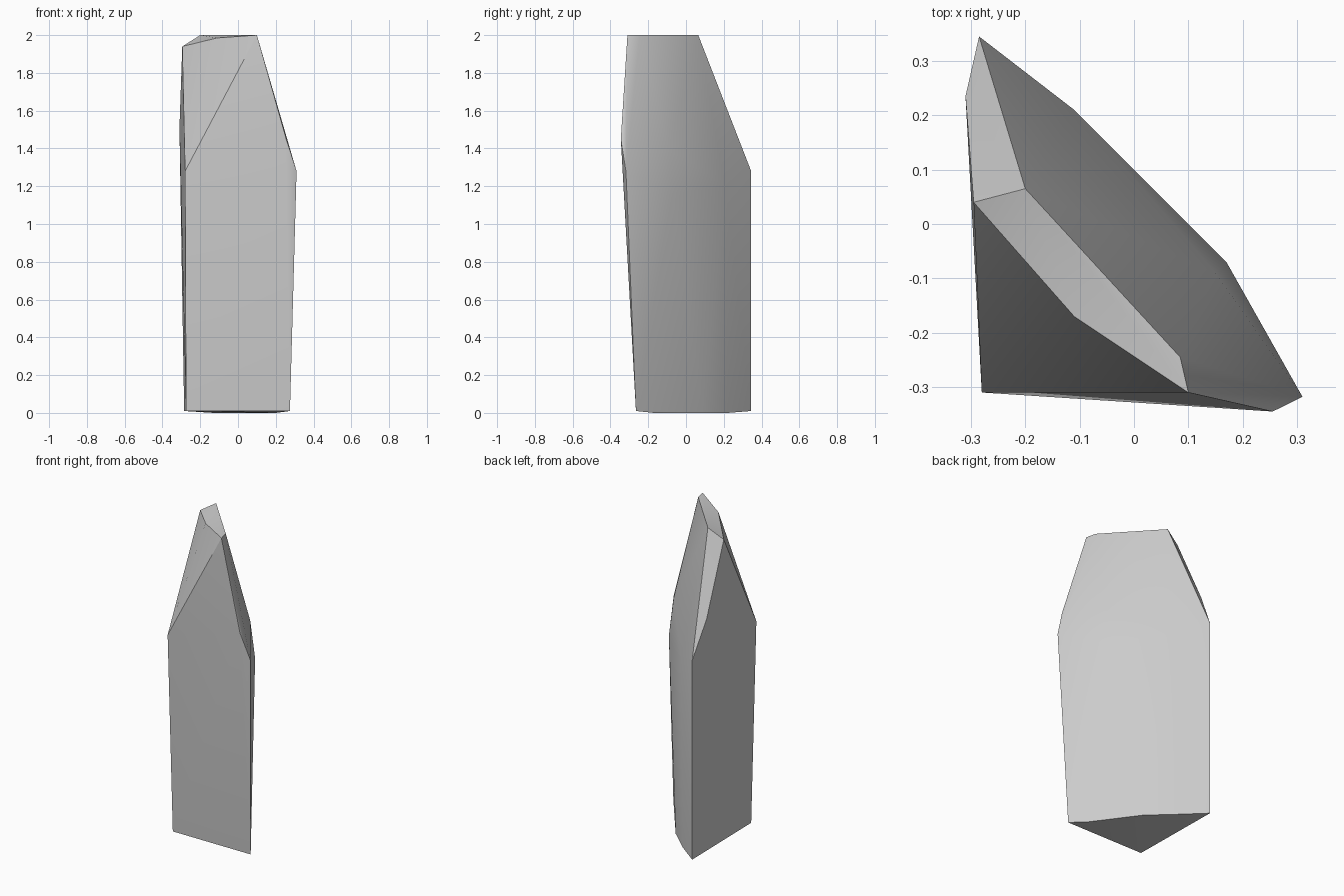
import bpy
import bmesh
import math

default_cube = bpy.data.objects.get("Cube")
if default_cube:
    bpy.data.objects.remove(default_cube, do_unlink=True)


def make_material(name, colour):
    material = bpy.data.materials.new(name)
    material.use_nodes = True
    material.diffuse_color = colour
    shader = next(n for n in material.node_tree.nodes if n.type == "BSDF_PRINCIPLED")
    shader.inputs["Base Color"].default_value = colour
    return material


def make_convex_stone(name, corners, material):
    """Wrap a tight faceted skin around the given corner points."""
    mesh = bpy.data.meshes.new(name)
    bm = bmesh.new()
    for corner in corners:
        bm.verts.new(corner)
    hull = bmesh.ops.convex_hull(bm, input=bm.verts[:])
    unused = {v for v in hull["geom_interior"] + hull["geom_unused"]
              if isinstance(v, bmesh.types.BMVert)}
    bmesh.ops.delete(bm, geom=list(unused), context="VERTS")
    # Merge the almost flat triangles into clean facets
    bmesh.ops.dissolve_limit(bm, angle_limit=math.radians(1.5),
                             verts=bm.verts[:], edges=bm.edges[:])
    bmesh.ops.recalc_face_normals(bm, faces=bm.faces[:])
    bm.to_mesh(mesh)
    bm.free()
    mesh.materials.append(material)
    stone = bpy.data.objects.new(name, mesh)
    bpy.context.collection.objects.link(stone)
    return stone


# Three-cornered foot with a bowed back edge
foot = [(-.275, -.265, .01), (.275, -.265, .01), (.2, -.17, 0),
        (.01, .09, 0), (-.13, .22, 0), (-.285, .345, .01)]

# Shoulder, where the shaft is widest
shoulder = [(-.28, -.31, 1.28), (.31, -.318, 1.28), (.17, -.07, 1.16),
            (-.11, .21, 1.2), (-.2, .28, 1.24), (-.285, .345, 1.28)]

# Bevel corners between the shoulder and the tip
bevels = [(.255, -.345, 1.45), (.15, -.09, 1.4), (-.31, .235, 1.51)]

# Narrow sloping tip
tip = [(-.295, .04, 1.94), (-.2, .065, 2), (.085, -.245, 2),
       (.1, -.31, 2), (-.11, -.17, 1.985)]

grey = make_material("stone grey", (.6, .6, .6, 1))
stone = make_convex_stone("stone_pillar", foot + shoulder + bevels + tip, grey)

# Soft bowed back, crisp corners
bpy.ops.object.select_all(action="DESELECT")
stone.select_set(True)
bpy.context.view_layer.objects.active = stone
bpy.ops.object.shade_smooth_by_angle(angle=math.radians(30))
